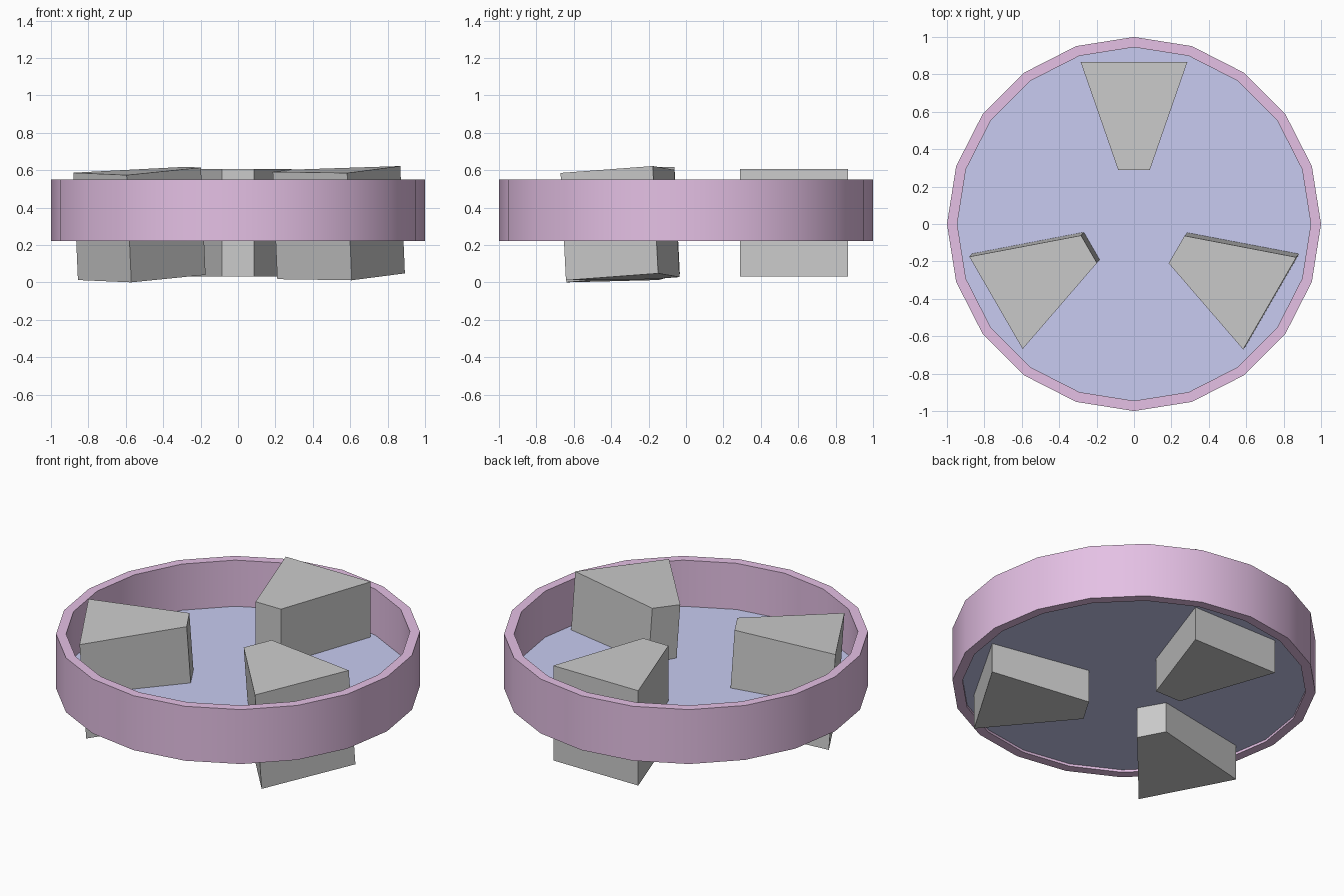
import bpy, bmesh
from math import radians, sin, cos, pi
from mathutils import Matrix, Vector

if "Cube" in bpy.data.objects:
    bpy.data.objects.remove(bpy.data.objects["Cube"])

SIDES = 20


def make_object(name, bm, color=None, smooth=False):
    bmesh.ops.recalc_face_normals(bm, faces=bm.faces)
    mesh = bpy.data.meshes.new(name)
    bm.to_mesh(mesh)
    bm.free()
    obj = bpy.data.objects.new(name, mesh)
    bpy.context.collection.objects.link(obj)
    if color:
        mat = bpy.data.materials.new(name + "_color")
        mat.diffuse_color = (*color, 1)
        mat.use_nodes = True
        mat.node_tree.nodes["Principled BSDF"].inputs["Base Color"].default_value = mat.diffuse_color
        mesh.materials.append(mat)
    if smooth:
        bpy.ops.object.select_all(action='DESELECT')
        obj.select_set(True)
        bpy.context.view_layer.objects.active = obj
        bpy.ops.object.shade_smooth_by_angle(angle=radians(30))
    return obj


def extrude_outline(points, z0, z1):
    bm = bmesh.new()
    face = bm.faces.new([bm.verts.new((x, y, z0)) for x, y in points])
    ext = bmesh.ops.extrude_face_region(bm, geom=[face], use_keep_orig=True)
    verts = [g for g in ext["geom"] if isinstance(g, bmesh.types.BMVert)]
    bmesh.ops.translate(bm, verts=verts, vec=(0, 0, z1 - z0))
    return bm


def circle(r):
    return [(r * cos(2 * pi * i / SIDES), r * sin(2 * pi * i / SIDES))
            for i in range(SIDES)]


# Outer ring: rectangular section swept around z
bm = bmesh.new()
section = [(0.945, 0.22), (1.0, 0.22), (1.0, 0.55), (0.945, 0.55)]
loops = [[bm.verts.new((x, y, z)) for x, y in circle(r)] for r, z in section]
for k in range(4):
    a, b = loops[k], loops[(k + 1) % 4]
    for i in range(SIDES):
        j = (i + 1) % SIDES
        bm.faces.new((a[i], a[j], b[j], b[i]))
make_object("outer_ring", bm, (0.78, 0.53, 0.78), smooth=True)

# Floor disc inside the ring
make_object("floor_disc", extrude_outline(circle(0.945), 0.235, 0.27),
            (0.58, 0.6, 0.88))

# Three tapered blocks through the floor, two of them slightly tilted
trapezoid = [(-0.085, -0.2875), (0.085, -0.2875), (0.285, 0.2875), (-0.285, 0.2875)]
blocks = [
    ("back_block", 0, (0, 0.5775, 0.3175), (0, 0, 1)),
    ("left_block", 120, (-0.477, -0.264, 0.311), (-0.043, -0.05, 1)),
    ("right_block", -120, (0.489, -0.266, 0.313), (-0.043, -0.05, 1)),
]
for name, turn, center, normal in blocks:
    block = make_object(name, extrude_outline(trapezoid, -0.2875, 0.2875))
    tilt = Vector((0, 0, 1)).rotation_difference(Vector(normal)).to_matrix().to_4x4()
    block.matrix_world = (Matrix.Translation(center) @ tilt
                          @ Matrix.Rotation(radians(turn), 4, 'Z'))
